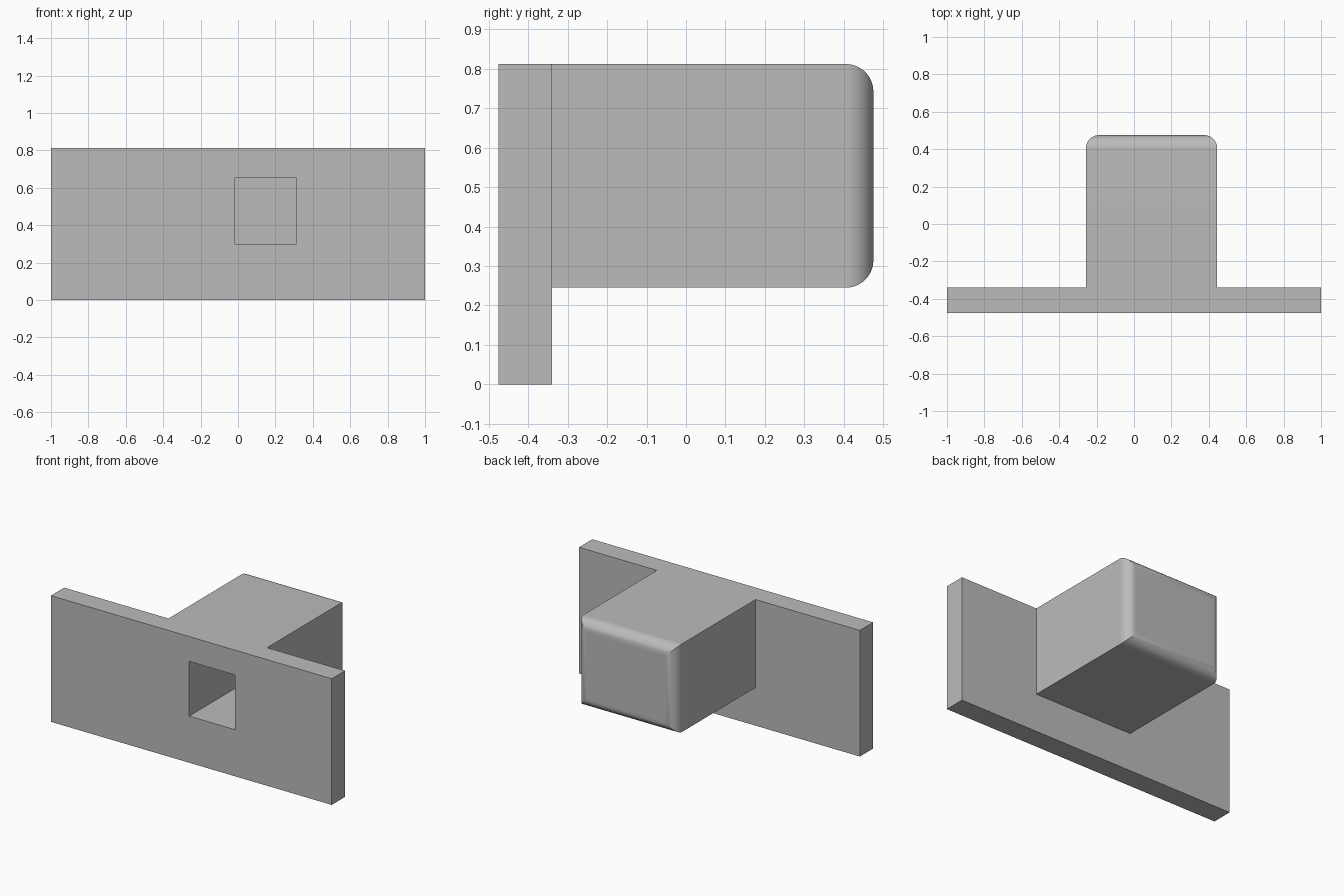
import bpy
import bmesh
from mathutils import Vector

old = bpy.data.objects.get("Cube")
if old:
    bpy.data.objects.remove(old, do_unlink=True)

TOP = 0.812
BACK = 0.475

grey = bpy.data.materials.new("plain_grey")
grey.use_nodes = True
colour = (0.5, 0.5, 0.5, 1)
grey.diffuse_color = colour
grey.node_tree.nodes["Principled BSDF"].inputs["Base Color"].default_value = colour


def box(name, low, high, back_fillet=0):
    """Box between two corners, optionally rounded around its back face."""
    low, high = Vector(low), Vector(high)
    bm = bmesh.new()
    bmesh.ops.create_cube(bm, size=1)
    for v in bm.verts:
        v.co = (low + high) / 2 + v.co * (high - low)
    if back_fillet:
        rim = [e for e in bm.edges if all(v.co.y > high.y - 0.001 for v in e.verts)]
        bmesh.ops.bevel(bm, geom=rim, offset=back_fillet, segments=10,
                        profile=0.5, affect="EDGES")
    mesh = bpy.data.meshes.new(name)
    bm.to_mesh(mesh)
    bm.free()
    mesh.materials.append(grey)
    obj = bpy.data.objects.new(name, mesh)
    bpy.context.collection.objects.link(obj)
    return obj


def combine(target, tool, operation):
    """Apply a boolean, then discard the tool."""
    bpy.context.view_layer.objects.active = target
    mod = target.modifiers.new(operation, "BOOLEAN")
    mod.operation, mod.solver, mod.object = operation, "EXACT", tool
    bpy.ops.object.modifier_apply(modifier=mod.name)
    bpy.data.objects.remove(tool, do_unlink=True)


# Front plate with the rounded block behind it
body = box("plate_with_block", (-1, -BACK, 0), (1, -0.34, TOP))
block = box("rear_block", (-0.257, -0.4, 0.245), (0.445, BACK, TOP), back_fillet=0.07)
combine(body, block, "UNION")

# Blind square pocket opening through the front
pocket = box("pocket_cutter", (-0.015, -0.6, 0.3), (0.312, 0.34, 0.652))
combine(body, pocket, "DIFFERENCE")

# Smooth fillets, crisp edges and flat broad faces
bpy.ops.object.select_all(action="DESELECT")
body.select_set(True)
bpy.context.view_layer.objects.active = body
bpy.ops.object.shade_smooth_by_angle(angle=0.5)
weighted = body.modifiers.new("flat_face_normals", "WEIGHTED_NORMAL")
weighted.keep_sharp = True
